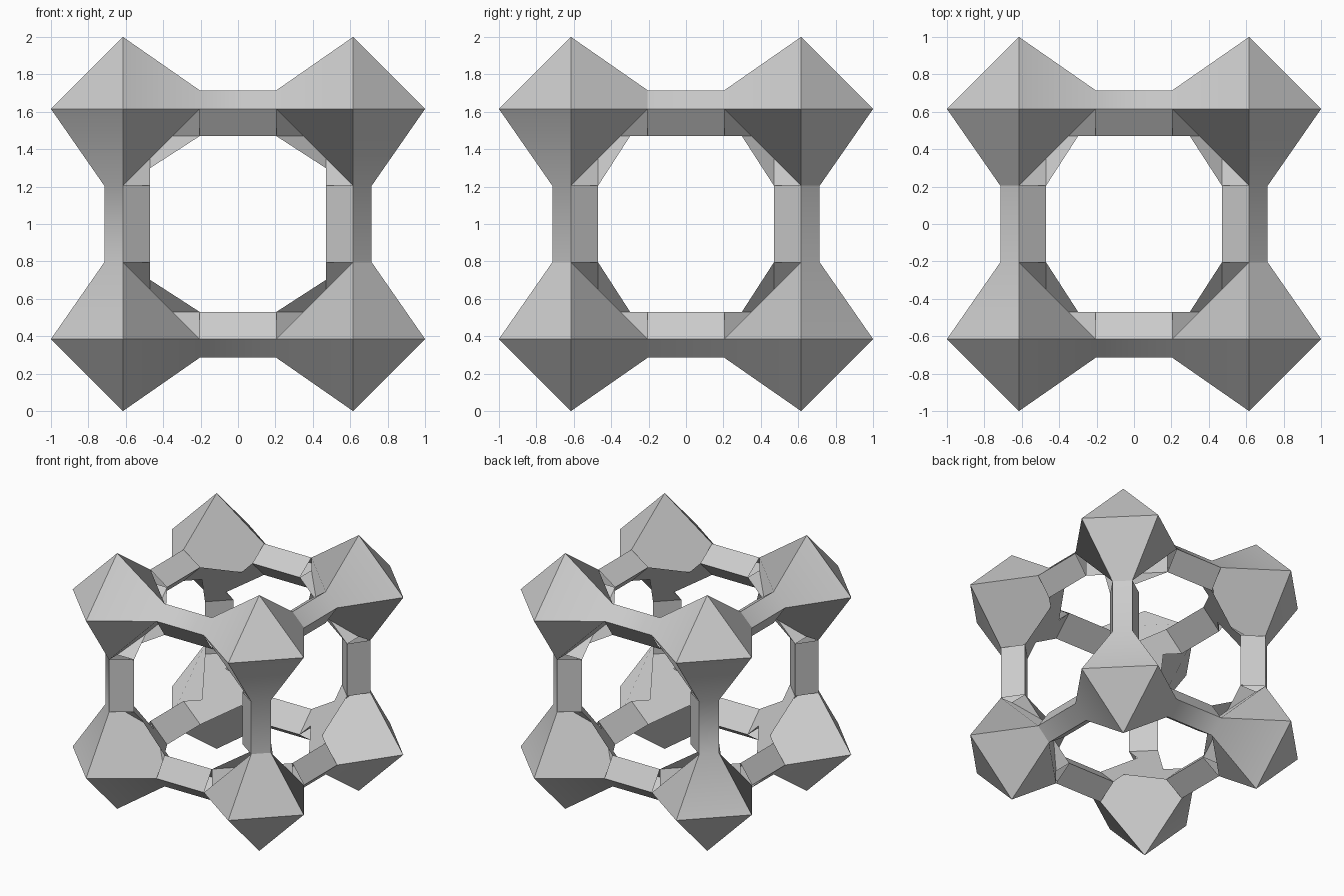
import bpy, bmesh
from itertools import product

if "Cube" in bpy.data.objects:
    bpy.data.objects.remove(bpy.data.objects["Cube"])

C = 0.615     # axis of the frame's corner hubs
TIP = 1.0     # hub points
OUT = 0.715   # outer corners of a strut section
INN = 0.47    # inner corners of a strut section
END = 0.205   # where struts meet the hubs

bm = bmesh.new()


def put(axis, along, a, b):
    """Point with `along` on the given axis, a and b on the next two axes."""
    p = [0, 0, 0]
    p[axis], p[(axis + 1) % 3], p[(axis + 2) % 3] = along, a, b
    return p


def face(points, signs=(1, 1, 1)):
    verts = [bm.verts.new([c * s for c, s in zip(p, signs)]) for p in points]
    bm.faces.new(verts)


# kite-shaped strut section
kite = [(OUT, C), (C, OUT), (INN, C), (C, INN)]

# hubs: one at each of the eight corners
for signs in product((1, -1), repeat=3):
    tips = [put(k, TIP, C, C) for k in range(3)]
    face(tips, signs)                                   # outward triangle
    inner = []
    for k in range(3):
        n, m = (k + 1) % 3, (k + 2) % 3
        # taper from two points down to the strut's outer side
        face([tips[n], tips[m], put(k, END, C, OUT), put(k, END, OUT, C)], signs)
        # flank between two struts, seen around the opening
        face([tips[k], put(n, END, C, OUT), put(n, END, C, INN),
              put(m, END, INN, C), put(m, END, OUT, C)], signs)
        inner += [put(k, END, INN, C), put(k, END, C, INN)]
    # inward hexagon, ordered so that neighbouring struts connect
    face(inner, signs)

# struts: four along each axis
for k in range(3):
    for sa, sb in product((1, -1), repeat=2):
        for i in range(4):
            (a, b), (c, d) = kite[i], kite[(i + 1) % 4]
            face([put(k, END, a * sa, b * sb), put(k, END, c * sa, d * sb),
                  put(k, -END, c * sa, d * sb), put(k, -END, a * sa, b * sb)])

bmesh.ops.remove_doubles(bm, verts=bm.verts[:], dist=0.0005)
bmesh.ops.recalc_face_normals(bm, faces=bm.faces[:])
bmesh.ops.translate(bm, verts=bm.verts[:], vec=(0, 0, 1))

mesh = bpy.data.meshes.new("cube_frame")
bm.to_mesh(mesh)
bm.free()
grey = bpy.data.materials.new("light grey")
grey.diffuse_color = (0.6, 0.6, 0.6, 1)
grey.use_nodes = True
grey.node_tree.nodes["Principled BSDF"].inputs["Base Color"].default_value = grey.diffuse_color
mesh.materials.append(grey)
frame = bpy.data.objects.new("cube_frame", mesh)
bpy.context.collection.objects.link(frame)

# soft blend from hubs into struts, crisp ridges elsewhere
bpy.context.view_layer.objects.active = frame
frame.select_set(True)
bpy.ops.object.shade_smooth_by_angle(angle=0.5236)
